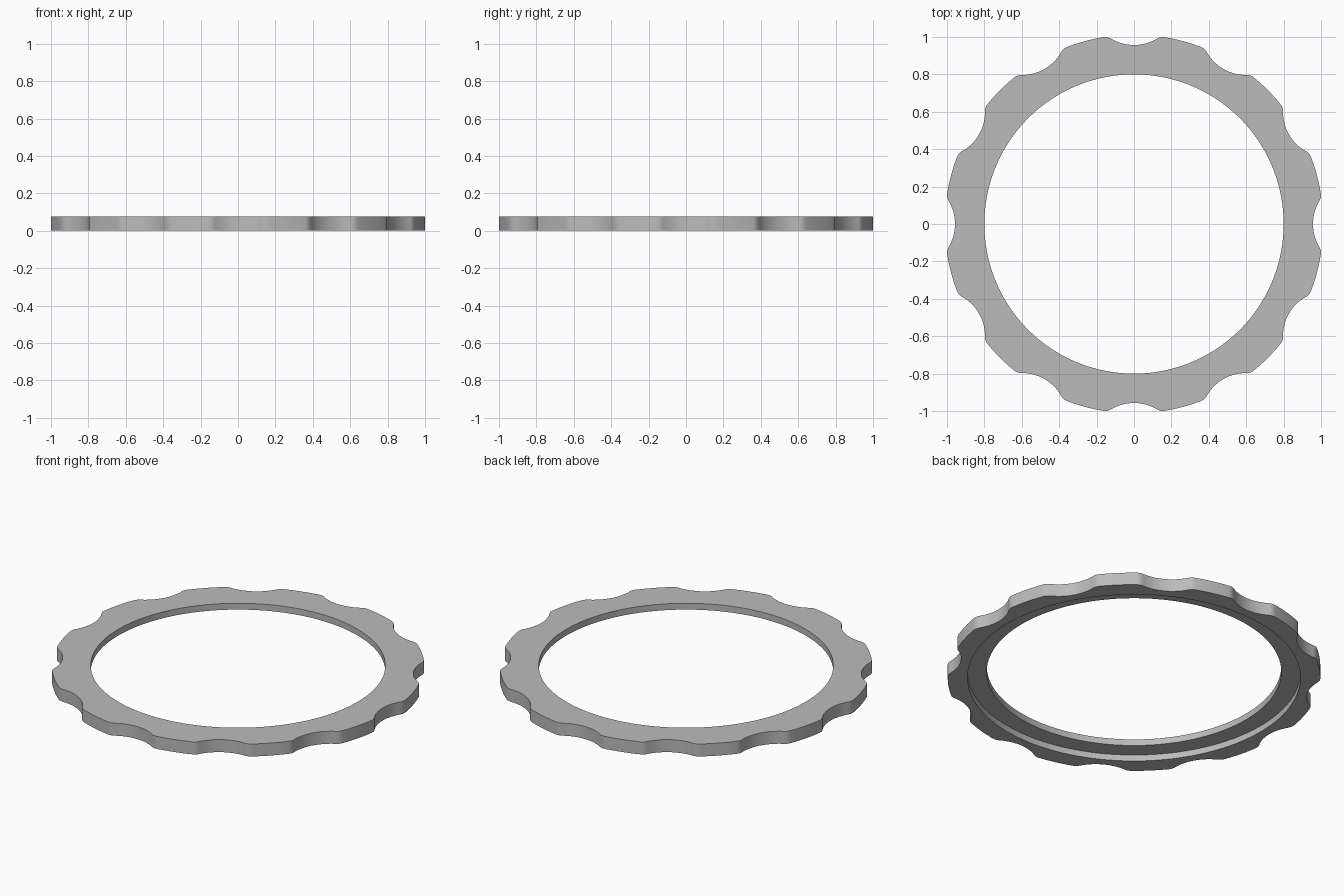
import bpy
import bmesh
import math
from mathutils import Vector, Matrix

cube = bpy.data.objects.get("Cube")
if cube:
    bpy.data.objects.remove(cube, do_unlink=True)

LOBES = 12
R_OUT, R_NOTCH, R_RECESS, R_HOLE = 1.012, 0.957, 0.904, 0.80
HEIGHT, STEP = 0.075, 0.037
FILLET, FILLET_ANGLE = 0.06, math.radians(9.3)

grey = bpy.data.materials.new("plain_grey")
grey.use_nodes = True
grey.diffuse_color = (0.5, 0.5, 0.5, 1)
grey.node_tree.nodes["Principled BSDF"].inputs["Base Color"].default_value = (0.5, 0.5, 0.5, 1)


def arc(centre, radius, start, end, steps):
    """Points on an arc, leaving out the last one."""
    return [centre + radius * Vector((math.cos(a), math.sin(a)))
            for a in (start + (end - start) * i / steps for i in range(steps))]


def scalloped_outline():
    """Half a notch, a rounded corner and half a lobe, mirrored and repeated."""
    corner = (R_OUT - FILLET) * Vector((math.cos(FILLET_ANGLE), math.sin(FILLET_ANGLE)))
    d = R_NOTCH - corner.x
    scoop = (corner.y ** 2 + d ** 2 - FILLET ** 2) / (2 * (FILLET - d))
    hollow = Vector((R_NOTCH + scoop, 0))
    to_hollow = hollow - corner
    tilt = math.atan2(to_hollow.y, to_hollow.x)
    half_pitch = math.pi / LOBES
    half = arc(hollow, scoop, math.pi, math.pi + tilt, 8)
    half += arc(corner, FILLET, tilt, FILLET_ANGLE, 6)
    half += arc(Vector((0, 0)), R_OUT, FILLET_ANGLE, half_pitch, 4)
    tip = R_OUT * Vector((math.cos(half_pitch), math.sin(half_pitch)))
    # Mirror the half across the middle of the lobe
    axis = tip.normalized()
    mirrored = [2 * p.dot(axis) * axis - p for p in reversed(half[1:])]
    unit = half + [tip] + mirrored
    return [Matrix.Rotation(2 * half_pitch * k, 2) @ p for k in range(LOBES) for p in unit]


# Loft closed loops around the stepped cross-section
outline = scalloped_outline()
sections = [(None, 0), (None, HEIGHT), (R_HOLE, HEIGHT),
            (R_HOLE, STEP), (R_RECESS, STEP), (R_RECESS, 0)]
bm = bmesh.new()
loops = []
for radius, z in sections:
    pts = [p if radius is None else p.normalized() * radius for p in outline]
    loops.append([bm.verts.new((p.x, p.y, z)) for p in pts])
count = len(outline)
for k, lower in enumerate(loops):
    upper = loops[(k + 1) % len(loops)]
    for i in range(count):
        j = (i + 1) % count
        bm.faces.new((lower[i], lower[j], upper[j], upper[i]))
bmesh.ops.recalc_face_normals(bm, faces=bm.faces)

mesh = bpy.data.meshes.new("scalloped_ring")
bm.to_mesh(mesh)
bm.free()
mesh.materials.append(grey)
ring = bpy.data.objects.new("scalloped_ring", mesh)
bpy.context.collection.objects.link(ring)

# Smooth curved walls, crisp rims
bpy.ops.object.select_all(action="DESELECT")
ring.select_set(True)
bpy.context.view_layer.objects.active = ring
bpy.ops.object.shade_smooth_by_angle(angle=math.radians(30))
